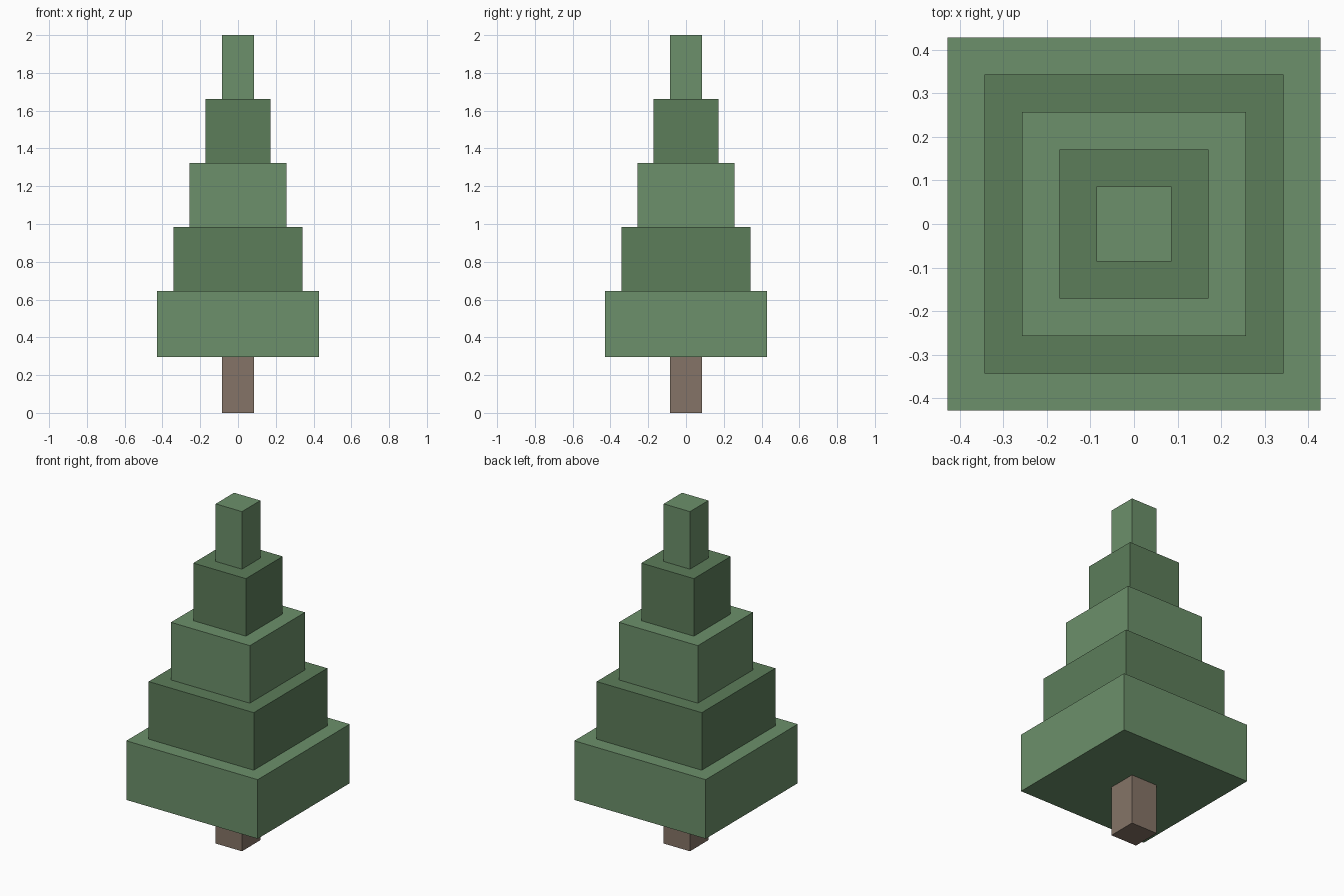
import bpy

if "Cube" in bpy.data.objects:
    bpy.data.objects.remove(bpy.data.objects["Cube"])


def material(name, rgb):
    mat = bpy.data.materials.new(name)
    mat.diffuse_color = (*rgb, 1)
    mat.use_nodes = True
    mat.node_tree.nodes["Principled BSDF"].inputs["Base Color"].default_value = mat.diffuse_color
    return mat


def box(name, half_width, z0, z1, mat):
    bpy.ops.mesh.primitive_cube_add(size=1, location=(0, 0, (z0 + z1) / 2))
    obj = bpy.context.object
    obj.name = name
    obj.scale = (2 * half_width, 2 * half_width, z1 - z0)
    bpy.ops.object.transform_apply(location=False, rotation=False, scale=True)
    obj.data.materials.append(mat)
    return obj


bark = material("bark", (0.235, 0.175, 0.135))
light_green = material("light_green", (0.15, 0.28, 0.145))
dark_green = material("dark_green", (0.107, 0.205, 0.102))

STEP = 0.0856    # half-width lost per tier
BASE = 0.296     # underside of the lowest tier
PITCH = 0.339    # vertical spacing of tiers
HEIGHT = 0.348   # tiers overlap slightly

# Trunk
box("trunk", STEP, 0, BASE + 0.01, bark)

# Foliage tiers, alternating greens and shrinking upward
for i in range(5):
    z = BASE + i * PITCH
    box(f"foliage_tier_{i + 1}", STEP * (5 - i), z, z + HEIGHT,
        dark_green if i % 2 else light_green)
